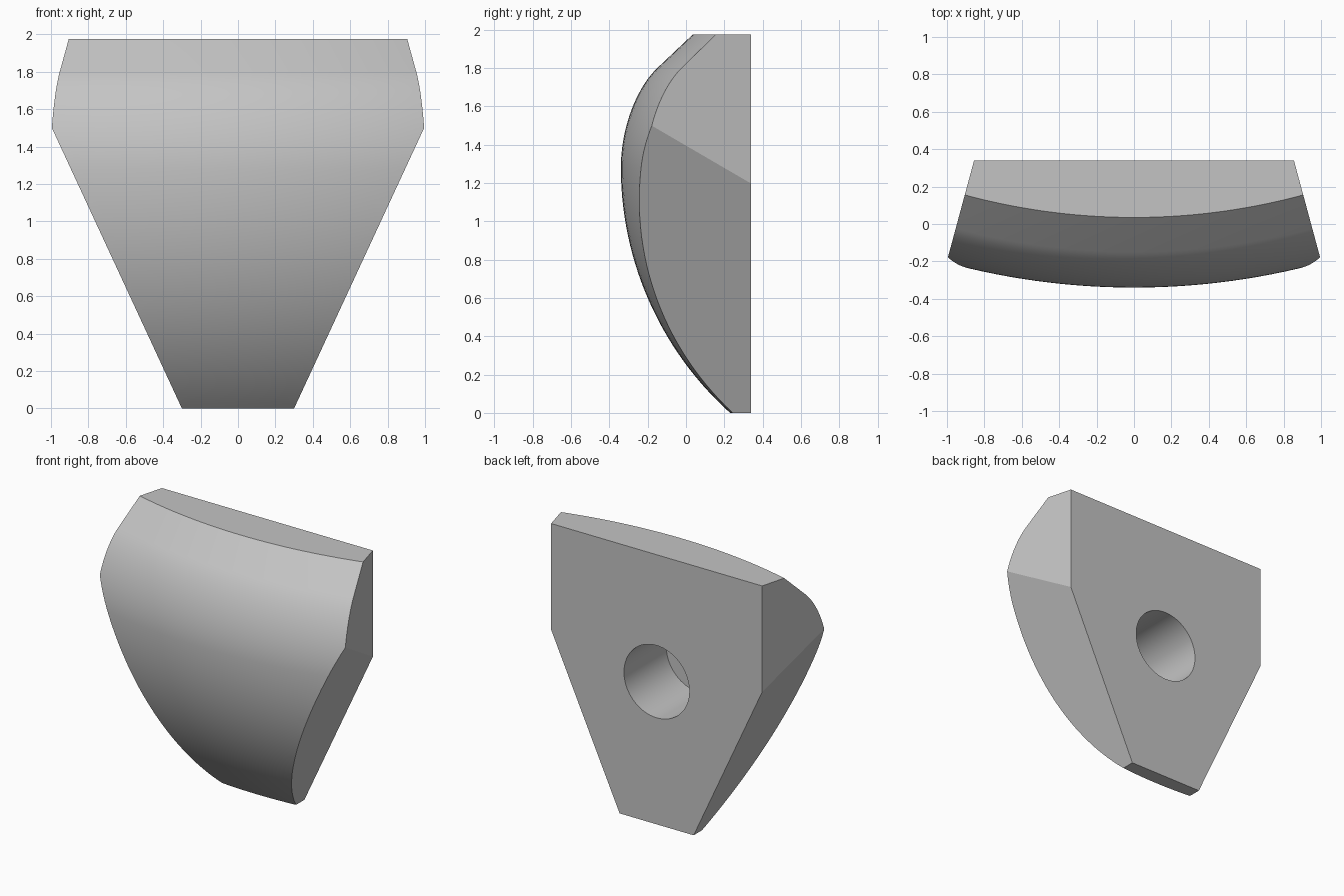
import bpy, bmesh, math
from mathutils import Vector

if "Cube" in bpy.data.objects:
    bpy.data.objects.remove(bpy.data.objects["Cube"], do_unlink=True)

BACK, TOP, AXIS_Y = 0.34, 1.975, 3.5

grey = bpy.data.materials.new("light_grey")
grey.use_nodes = True
grey.diffuse_color = (0.55, 0.55, 0.55, 1)
grey.node_tree.nodes["Principled BSDF"].inputs["Base Color"].default_value = (0.55, 0.55, 0.55, 1)


def front_profile():
    """Side outline (y, z): long lower arc, rounded shoulder, straight top slope."""
    radius, mid = 1.722, 1.28
    start = math.asin(mid / radius)
    pts = []
    for i in range(28):
        a = start * (1 - i / 28)
        pts.append((-0.34 + radius * (1 - math.cos(a)), mid - radius * math.sin(a)))
    ctrl = [Vector(p) for p in ((-0.34, mid), (-0.34, 1.50), (-0.25, 1.706), (-0.15, 1.80))]
    for i in range(21):
        t = i / 20
        p = sum((c * math.comb(3, k) * t**k * (1 - t)**(3 - k)
                 for k, c in enumerate(ctrl)), Vector((0, 0)))
        pts.append((p.x, p.y))
    return pts + [(0.035, TOP)]


def cut(bm, point, normal):
    """Trim away everything beyond a plane and cap the opening."""
    res = bmesh.ops.bisect_plane(bm, geom=bm.verts[:] + bm.edges[:] + bm.faces[:],
                                 plane_co=point, plane_no=normal, clear_outer=True)
    edges = [e for e in res["geom_cut"] if isinstance(e, bmesh.types.BMEdge)]
    bmesh.ops.edgeloop_fill(bm, edges=edges)


# Body: the outline swept round a distant vertical axis, then trimmed flat
bm = bmesh.new()
outline = front_profile()
rings = []
for i in range(41):
    a = math.radians(-22 + 44 * i / 40)
    ring = [bm.verts.new(((AXIS_Y - y) * math.sin(a), AXIS_Y - (AXIS_Y - y) * math.cos(a), z))
            for y, z in outline]
    x = ring[0].co.x
    ring += [bm.verts.new((x, 1.5, TOP)), bm.verts.new((x, 1.5, 0))]
    rings.append(ring)
for a, b in zip(rings, rings[1:]):
    for j in range(len(a)):
        k = (j + 1) % len(a)
        bm.faces.new((a[j], b[j], b[k], a[k]))
bm.faces.new(rings[0])
bm.faces.new(rings[-1][::-1])
cut(bm, (0, BACK, 0), (0, 1, 0))
for side in (-1, 1):
    cut(bm, (side * 0.855, BACK, 0), (side, 0.27, 0))        # upper flank
    cut(bm, (side * 0.30, 0, 0), (side, 0, -0.7 / 1.51))     # tapered lower flank
bmesh.ops.recalc_face_normals(bm, faces=bm.faces[:])
mesh = bpy.data.meshes.new("curved_body")
bm.to_mesh(mesh)
bm.free()
mesh.materials.append(grey)
body = bpy.data.objects.new("curved_body", mesh)
bpy.context.collection.objects.link(body)

# Blind round socket in the back
bpy.ops.mesh.primitive_cylinder_add(vertices=64, radius=0.265, depth=0.98,
                                    location=(0, BACK, 1.045), rotation=(math.pi / 2, 0, 0))
cutter = bpy.context.object
cutter.name = "socket_cutter"
cutter.data.materials.append(grey)
mod = body.modifiers.new("socket", 'BOOLEAN')
mod.operation, mod.solver, mod.object = 'DIFFERENCE', 'EXACT', cutter
bpy.ops.object.select_all(action='DESELECT')
body.select_set(True)
bpy.context.view_layer.objects.active = body
bpy.ops.object.modifier_apply(modifier=mod.name)
bpy.data.objects.remove(cutter, do_unlink=True)
bpy.ops.object.shade_smooth_by_angle(angle=math.radians(20))
